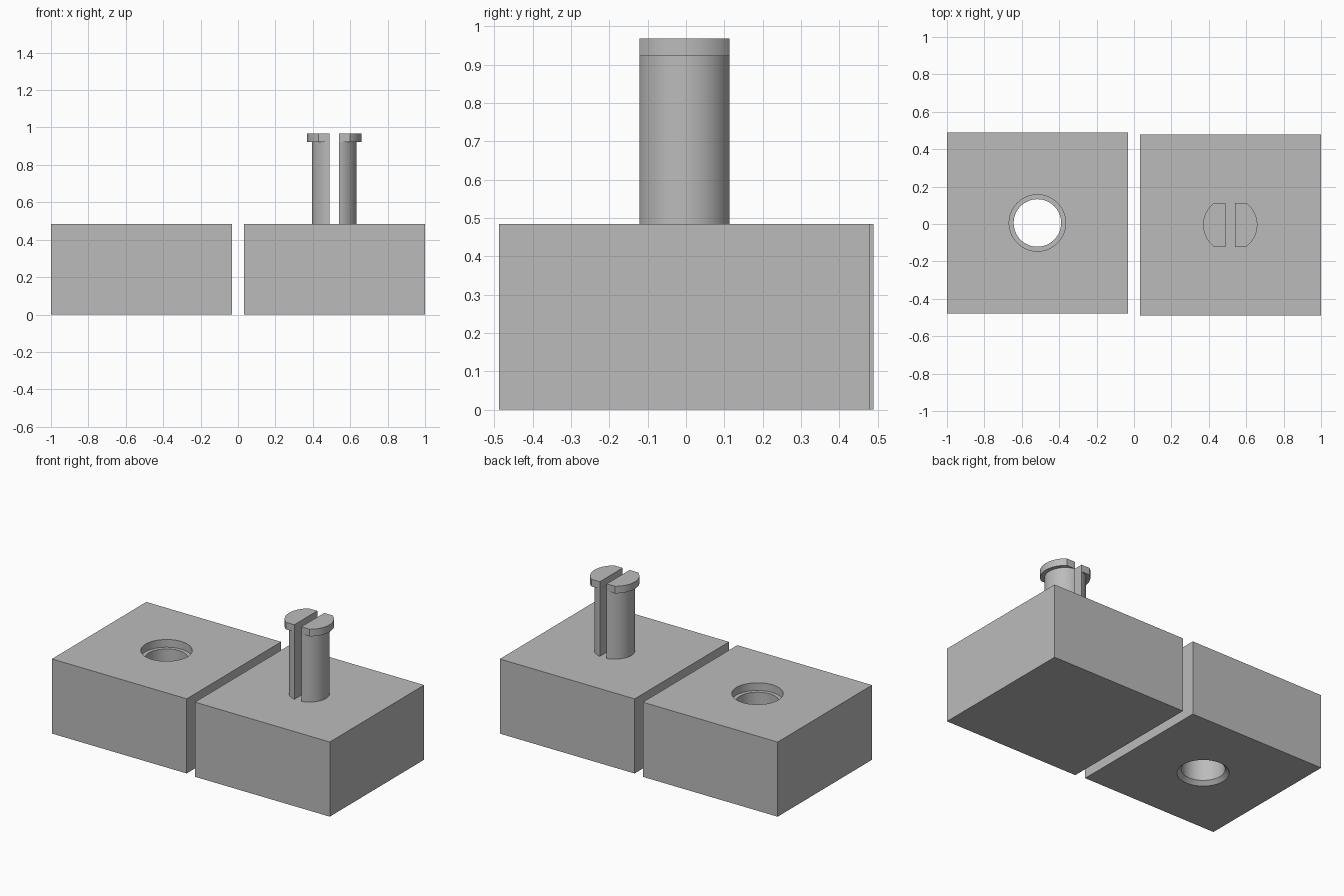
import bpy, bmesh, math

if "Cube" in bpy.data.objects:
    bpy.data.objects.remove(bpy.data.objects["Cube"])

TOP = 0.484          # block height
HALF = 0.4835        # half block width
SLOT = 0.025         # half slot width
FLAT = 0.1174        # half depth of the flattened pin

grey = bpy.data.materials.new("grey")
grey.diffuse_color = (0.5, 0.5, 0.5, 1)
grey.use_nodes = True
grey.node_tree.nodes["Principled BSDF"].inputs["Base Color"].default_value = grey.diffuse_color


def finish(name, bm):
    bmesh.ops.recalc_face_normals(bm, faces=bm.faces[:])
    mesh = bpy.data.meshes.new(name)
    bm.to_mesh(mesh)
    bm.free()
    mesh.materials.append(grey)
    obj = bpy.data.objects.new(name, mesh)
    bpy.context.collection.objects.link(obj)
    return obj


def smooth(obj):
    bpy.ops.object.select_all(action='DESELECT')
    obj.select_set(True)
    bpy.context.view_layer.objects.active = obj
    bpy.ops.object.shade_smooth_by_angle(angle=math.radians(30))


def loft(name, loops):
    """Closed solid through matching loops of points."""
    bm = bmesh.new()
    rings = [[bm.verts.new(p) for p in loop] for loop in loops]
    n = len(rings[0])
    for a, b in zip(rings, rings[1:]):
        for i in range(n):
            j = (i + 1) % n
            bm.faces.new((a[i], a[j], b[j], b[i]))
    bm.faces.new(rings[0])
    bm.faces.new(rings[-1])
    return finish(name, bm)


def block(name, cx, cy):
    square = [(-1, -1), (1, -1), (1, 1), (-1, 1)]
    return loft(name, [[(cx + HALF * x, cy + HALF * y, z) for x, y in square]
                       for z in (0, TOP)])


def prong(name, side, cx, cy, r, z0, z1):
    """One half of the split round pin, flattened front and back."""
    a = math.asin(FLAT / r)
    arc = [(r * math.cos(t), r * math.sin(t))
           for t in (a * (k / 16 - 1) for k in range(33))]
    outline = arc + ([(SLOT, FLAT), (SLOT, -FLAT)] if r > 0.13 else [])
    smooth(loft(name, [[(cx + side * x, cy + y, z) for x, y in outline]
                       for z in (z0, z1)]))


# Socket block: through hole, recess on top, countersink underneath
socket = block("socket_block", -0.5165, 0.0055)
profile = [(0.161, -0.01), (0.127, 0.024), (0.127, TOP - 0.05),
           (0.151, TOP - 0.05), (0.151, TOP + 0.02)]
cutter = loft("hole_cutter", [
    [(-0.5165 + r * math.cos(t), 0.0055 + r * math.sin(t), z)
     for t in (2 * math.pi * k / 64 for k in range(64))] for r, z in profile])
cutter.hide_render = True
cut = socket.modifiers.new("hole", 'BOOLEAN')
cut.object = cutter
cut.operation = 'DIFFERENCE'
cut.solver = 'EXACT'
bpy.context.view_layer.objects.active = socket
bpy.ops.object.modifier_apply(modifier="hole")
bpy.data.objects.remove(cutter)
smooth(socket)

# Pin block with the split snap pin
block("pin_block", 0.5165, -0.0045)
for side, label in ((-1, "left"), (1, "right")):
    prong(label + "_pin_shaft", side, 0.5145, -0.0045, 0.12, TOP, 0.922)
    prong(label + "_pin_head", side, 0.5145, -0.0045, 0.145, 0.922, 0.968)
